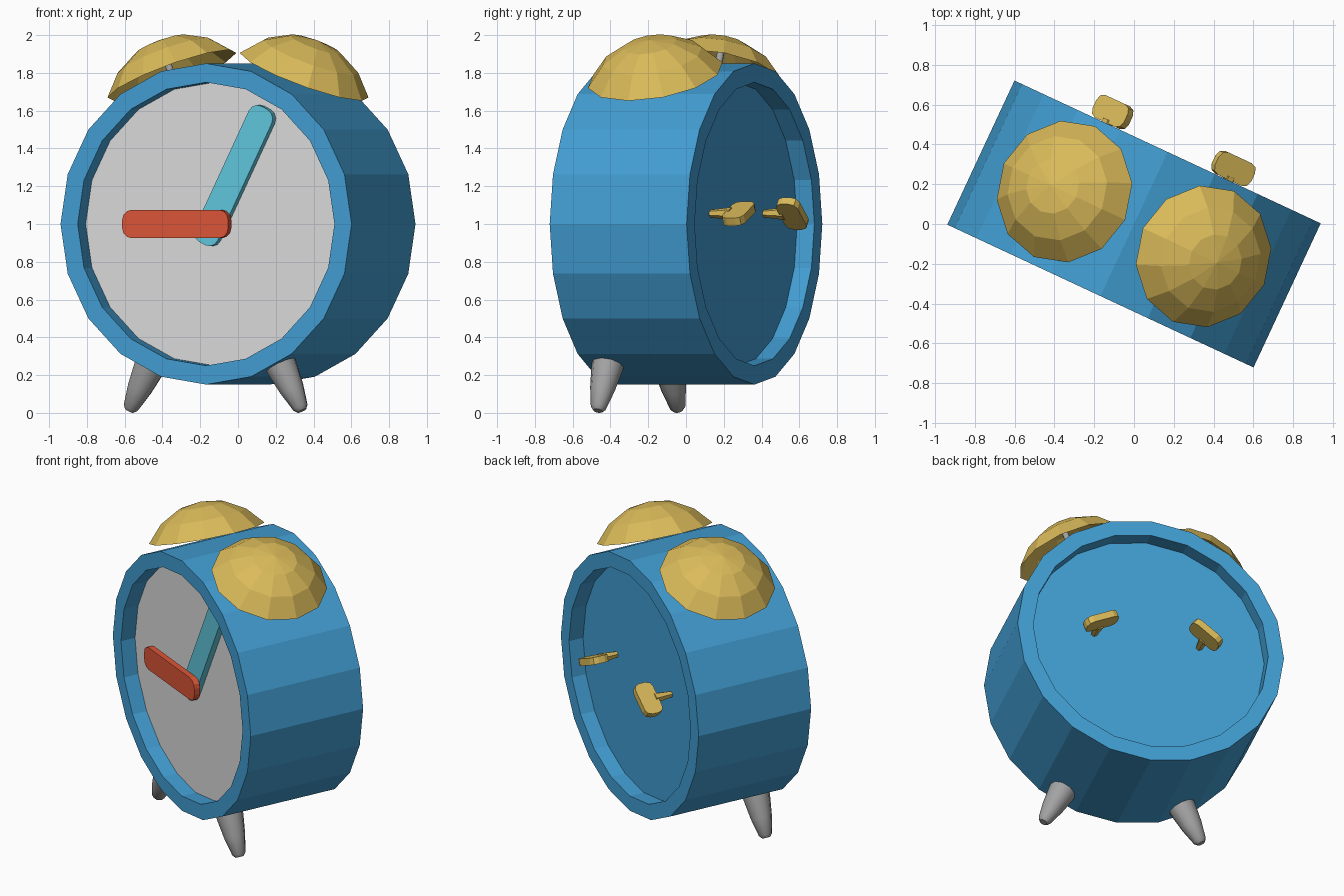
import bpy, bmesh, math
from mathutils import Matrix, Vector

if "Cube" in bpy.data.objects:
    bpy.data.objects.remove(bpy.data.objects["Cube"])

TURN = Matrix.Rotation(math.radians(-25), 4, 'Z')   # whole clock is turned on its stand


def srgb(r, g, b):
    return [((c / 255 + 0.055) / 1.055) ** 2.4 for c in (r, g, b)] + [1]


def material(name, *rgb):
    m = bpy.data.materials.new(name)
    m.diffuse_color = srgb(*rgb)
    m.use_nodes = True
    m.node_tree.nodes["Principled BSDF"].inputs["Base Color"].default_value = m.diffuse_color
    return m


BLUE = material("blue", 66, 158, 211)
PALE = material("pale_grey", 219, 219, 219)
GOLD = material("gold", 219, 187, 90)
RED = material("red", 220, 86, 56)
CYAN = material("cyan", 97, 199, 221)
GREY = material("grey", 163, 163, 163)


def frame(origin, ex, ez):
    """Matrix with local x along ex, local z along ez."""
    ex, ez = Vector(ex).normalized(), Vector(ez).normalized()
    m = Matrix((ex, ez.cross(ex), ez)).transposed().to_4x4()
    m.translation = origin
    return m


def finish(name, bm, matrix, mats):
    bm.transform(TURN @ matrix)
    me = bpy.data.meshes.new(name)
    bm.to_mesh(me)
    bm.free()
    for m in mats:
        me.materials.append(m)
    ob = bpy.data.objects.new(name, me)
    bpy.context.collection.objects.link(ob)
    return ob


def lathe(name, profile, sides, matrix, mats, caps=(True, True), smooth=False):
    """Revolve (radius, height) points around local z; radius 0 makes a pole."""
    bm = bmesh.new()
    rings = []
    for r, h in profile:
        n = sides if r > 0 else 1
        rings.append([bm.verts.new((r * math.cos(2 * math.pi * i / sides),
                                    r * math.sin(2 * math.pi * i / sides), h)) for i in range(n)])
    for a, b in zip(rings, rings[1:]):
        for i in range(sides):
            j = (i + 1) % sides
            vs = [a[i], a[j], b[j], b[i]] if len(b) > 1 else [a[i], a[j], b[0]]
            bm.faces.new(vs).smooth = smooth
    if caps[0]:
        f = bm.faces.new(rings[0][::-1])
        f.material_index = len(mats) - 1      # first cap takes the last colour
    if caps[1] and len(rings[-1]) > 1:
        bm.faces.new(rings[-1])
    return finish(name, bm, matrix, mats)


def plate(name, x0, x1, width, thick, radius, matrix, mat, seg=3):
    """Rounded rectangle plate, centred on y and z."""
    bm = bmesh.new()
    w = width / 2 - radius
    corners = [(x1 - radius, w, 0), (x0 + radius, w, 90),
               (x0 + radius, -w, 180), (x1 - radius, -w, 270)]
    vs = []
    for cx, cy, a0 in corners:
        for k in range(seg + 1):
            a = math.radians(a0 + 90 * k / seg)
            vs.append(bm.verts.new((cx + radius * math.cos(a), cy + radius * math.sin(a), -thick / 2)))
    face = bm.faces.new(vs)
    ext = bmesh.ops.extrude_face_region(bm, geom=[face])
    bmesh.ops.translate(bm, vec=(0, 0, thick),
                        verts=[g for g in ext["geom"] if isinstance(g, bmesh.types.BMVert)])
    bmesh.ops.recalc_face_normals(bm, faces=bm.faces)
    return finish(name, bm, matrix, [mat])


# Drum body with recessed pale dial and recessed back
lathe("clock_body",
      [(0.75, -0.3), (0.75, -0.4), (0.85, -0.4), (0.85, 0.4), (0.75, 0.4), (0.75, 0.3)],
      20, frame((0, 0, 1), (0, 0, 1), (0, 1, 0)), [BLUE, PALE])

# Hands
a = math.radians(27)
plate("minute_hand", -0.115, 0.69, 0.15, 0.04, 0.055,
      frame((0, -0.32, 1), (math.sin(a), 0, math.cos(a)), (0, -1, 0)), CYAN)
plate("hour_hand", -0.12, 0.50, 0.15, 0.04, 0.055,
      frame((0, -0.36, 1), (-1, 0, 0), (0, -1, 0)), RED)

# Mirrored pairs: bells, bell posts, legs, winding keys
R, H = 0.363, 0.2
RS = (R * R + H * H) / (2 * H)
SPAN = math.asin(R / RS)
dome = [(RS * math.sin(SPAN * t), RS * math.cos(SPAN * t) - RS + H) for t in (1, 2 / 3, 1 / 3)] + [(0, H)]

for side, s in (("left", -1), ("right", 1)):
    t = math.radians(22)
    axis = Vector((s * math.sin(t), 0, math.cos(t)))
    across = (math.cos(t), 0, -s * math.sin(t))
    centre = Vector((s * 0.386, 0, 1.788))
    lathe(side + "_bell", dome, 12, frame(centre, across, axis), [GOLD], caps=(False, False))
    lathe(side + "_bell_post", [(0.02, -0.1), (0.02, 0.19)], 8,
          frame(centre, across, axis), [GREY], smooth=True)

    t = math.radians(27)
    lathe(side + "_leg",
          [(0.092, 0.78), (0.084, 0.86), (0.067, 0.98), (0.042, 1.09), (0.025, 1.11)], 10,
          frame((0, -0.28, 1), (math.cos(t), 0, s * math.sin(t)), (s * math.sin(t), 0, -math.cos(t))),
          [GREY], smooth=True)

    t = math.radians(24 if s > 0 else 38)
    along = Vector((math.cos(t), 0, -s * math.sin(t)))
    spot = Vector((s * 0.335, 0.465, 1.055))
    plate(side + "_key", -0.11, 0.11, 0.125, 0.045, 0.04,
          frame(spot, along, along.cross(Vector((0, 1, 0)))), GOLD, seg=2)
    lathe(side + "_key_stem", [(0.02, 0.295), (0.034, 0.42)], 6,
          frame((spot.x, 0, spot.z), along, (0, 1, 0)), [GOLD])
